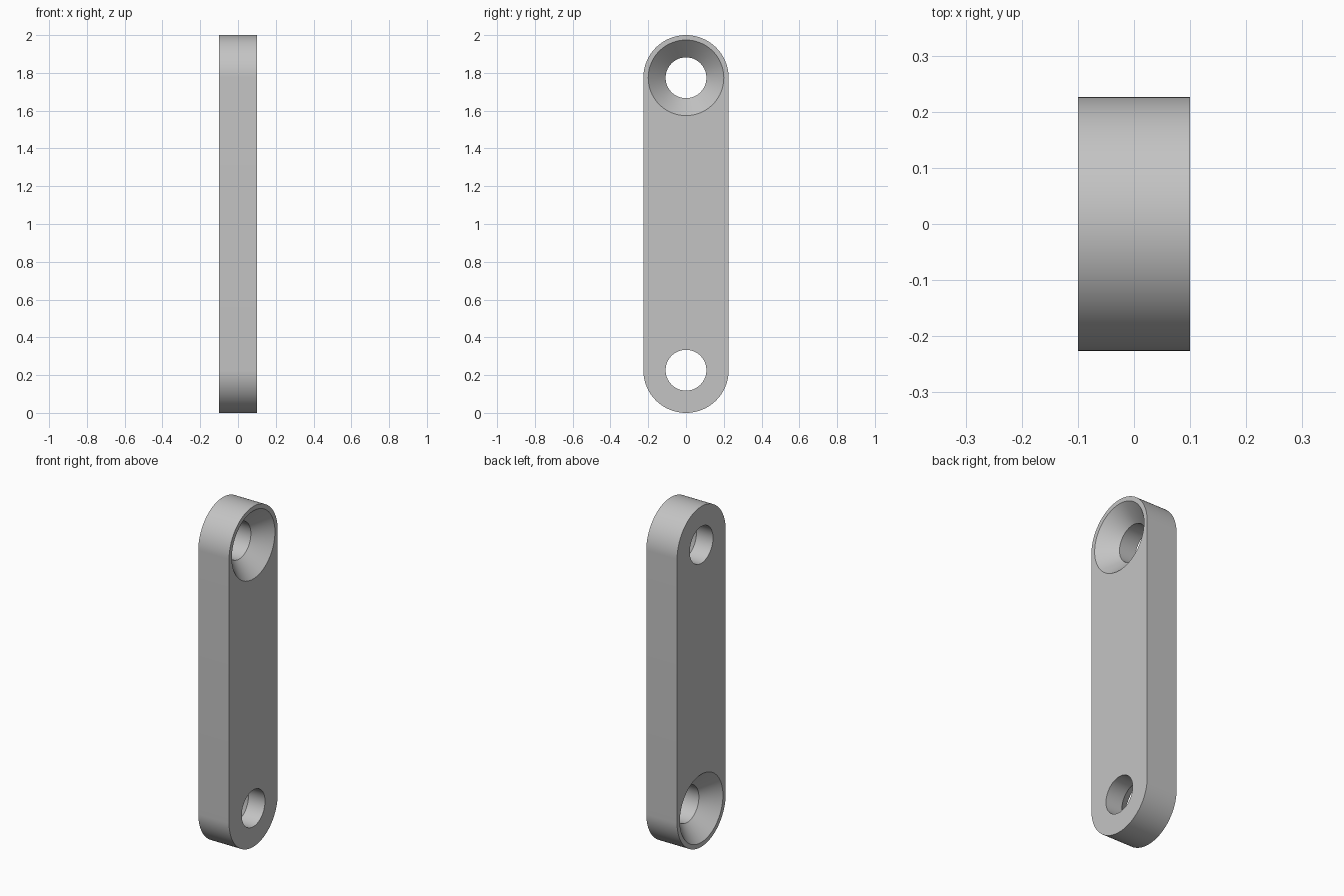
import bpy
import bmesh
from math import cos, sin, pi, radians

HALF_T = 0.1      # half thickness of the plate
END_R = 0.226     # radius of the rounded ends
HOLE_R = 0.108
SINK_R = 0.2      # countersink radius at the surface
SINK_D = 0.092    # countersink depth
LOW, HIGH = END_R, 2 - END_R
SEG = 96

cube = bpy.data.objects.get("Cube")
if cube:
    bpy.data.objects.remove(cube, do_unlink=True)

grey = bpy.data.materials.new("plain grey")
grey.use_nodes = True
colour = (0.55, 0.55, 0.55, 1)
grey.diffuse_color = colour
grey.node_tree.nodes["Principled BSDF"].inputs["Base Color"].default_value = colour


def add_object(name, bm):
    bmesh.ops.recalc_face_normals(bm, faces=bm.faces)
    mesh = bpy.data.meshes.new(name)
    bm.to_mesh(mesh)
    bm.free()
    mesh.materials.append(grey)
    obj = bpy.data.objects.new(name, mesh)
    bpy.context.collection.objects.link(obj)
    return obj


def make_plate():
    """Stadium outline extruded through the thickness."""
    bm = bmesh.new()
    half = SEG // 2
    outline = []
    for start, centre in ((0, HIGH), (pi, LOW)):
        for i in range(half + 1):
            a = start + pi * i / half
            outline.append(bm.verts.new((-HALF_T, END_R * cos(a), centre + END_R * sin(a))))
    face = bm.faces.new(outline)
    moved = bmesh.ops.extrude_face_region(bm, geom=[face])["geom"]
    verts = [v for v in moved if isinstance(v, bmesh.types.BMVert)]
    bmesh.ops.translate(bm, verts=verts, vec=(2 * HALF_T, 0, 0))
    return add_object("link_plate", bm)


def make_cutter(name, z, side):
    """Drill shape turned about x, its cone opening towards the given side."""
    over = 0.02
    slope = (SINK_R - HOLE_R) / SINK_D
    profile = [(-HALF_T - over, HOLE_R), (HALF_T - SINK_D, HOLE_R),
               (HALF_T + over, SINK_R + over * slope)]
    bm = bmesh.new()
    rings = []
    for x, r in profile:
        rings.append([bm.verts.new((side * x, r * cos(2 * pi * i / SEG),
                                    z + r * sin(2 * pi * i / SEG))) for i in range(SEG)])
    for a, b in zip(rings, rings[1:]):
        for i in range(SEG):
            j = (i + 1) % SEG
            bm.faces.new((a[i], a[j], b[j], b[i]))
    bm.faces.new(rings[0])
    bm.faces.new(rings[-1])
    cutter = add_object(name, bm)
    cutter.hide_render = True
    return cutter


plate = make_plate()
bpy.ops.object.select_all(action="DESELECT")
plate.select_set(True)
bpy.context.view_layer.objects.active = plate

# Countersunk holes, opening on opposite faces
for name, z, side in (("upper_hole_cutter", HIGH, 1), ("lower_hole_cutter", LOW, -1)):
    cutter = make_cutter(name, z, side)
    cut = plate.modifiers.new(name, "BOOLEAN")
    cut.operation = "DIFFERENCE"
    cut.solver = "EXACT"
    cut.object = cutter
    bpy.ops.object.modifier_apply(modifier=cut.name)
    bpy.data.objects.remove(cutter, do_unlink=True)

bpy.ops.object.shade_smooth_by_angle(angle=radians(30))
